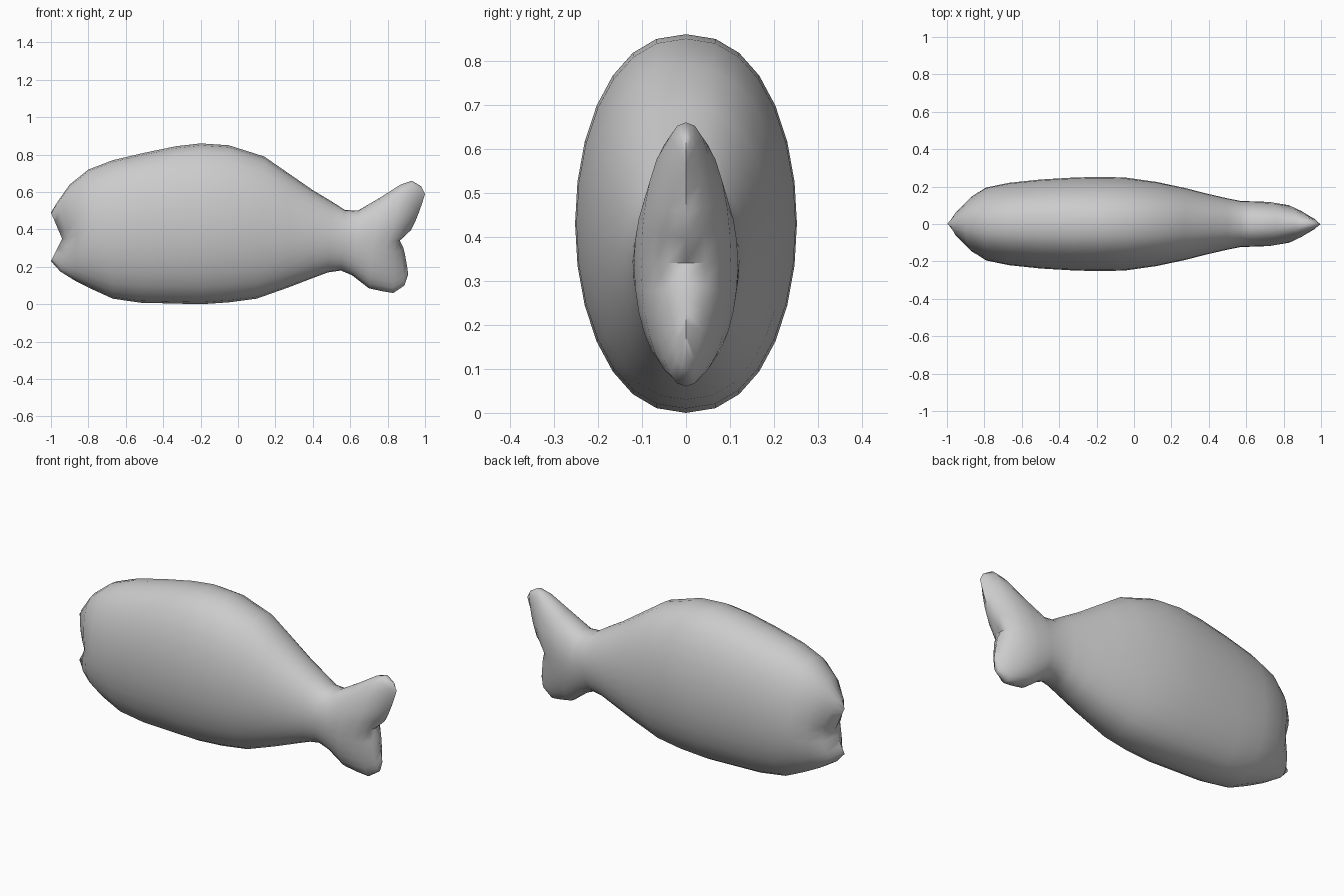
import bpy, bmesh, math

# Stations nose to tail: top x,z / middle x,z / bottom x,z / half width
STATIONS = [
    (-1.00, .49, -.94, .35, -1.00, .23, .0),
    (-.97, .54, -.91, .35, -.95, .175, .085),
    (-.90, .64, -.86, .37, -.87, .125, .150),
    (-.80, .72, -.79, .39, -.78, .08, .195),
    (-.67, .77, -.67, .40, -.67, .03, .220),
    (-.50, .81, -.50, .42, -.52, .008, .238),
    (-.33, .845, -.33, .43, -.35, .004, .248),
    (-.20, .86, -.20, .43, -.20, .0, .252),
    (-.05, .85, -.05, .43, -.05, .01, .249),
    (.14, .79, .12, .41, .10, .03, .225),
    (.27, .70, .27, .39, .27, .09, .193),
    (.40, .61, .40, .37, .40, .14, .160),
    (.50, .55, .50, .36, .48, .170, .137),
    (.57, .505, .57, .35, .55, .18, .123),
    (.64, .50, .64, .34, .61, .155, .121),
    (.76, .57, .72, .34, .70, .085, .118),
    (.87, .64, .80, .34, .77, .07, .102),
    (.93, .66, .84, .34, .83, .06, .075),
    (.98, .63, .86, .34, .89, .10, .042),
    (1.00, .59, .865, .34, .91, .16, .0),
]
SIDES = 28


def ring(tx, tz, mx, mz, bx, bz, w):
    """Oval section bent at its middle, which forms the mouth notch and tail fork."""
    pts = []
    for i in range(SIDES):
        a = 2 * math.pi * i / SIDES
        c, s = math.cos(a), math.sin(a)
        ex, ez = (tx, tz) if c >= 0 else (bx, bz)
        bend = abs(c) ** (0.55 if mx > .7 else 1.0)
        y = w * math.copysign(abs(s) ** 0.88, s)
        pts.append((mx + (ex - mx) * bend, y, mz + (ez - mz) * abs(c)))
    return pts


# Fish body and forked tail in one skin
bm = bmesh.new()
rings = [[bm.verts.new(p) for p in ring(*st)] for st in STATIONS]
for r0, r1 in zip(rings, rings[1:]):
    for i in range(SIDES):
        j = (i + 1) % SIDES
        bm.faces.new((r0[i], r0[j], r1[j], r1[i]))
# Close the mouth and tail edges
bmesh.ops.remove_doubles(bm, verts=bm.verts, dist=0.0005)
bmesh.ops.recalc_face_normals(bm, faces=bm.faces)
mesh = bpy.data.meshes.new("fish_body")
bm.to_mesh(mesh)
bm.free()
fish = bpy.data.objects.new("fish_body", mesh)
bpy.context.collection.objects.link(fish)
bpy.context.view_layer.objects.active = fish
fish.select_set(True)
bpy.ops.object.shade_smooth_by_angle(angle=math.radians(60))
